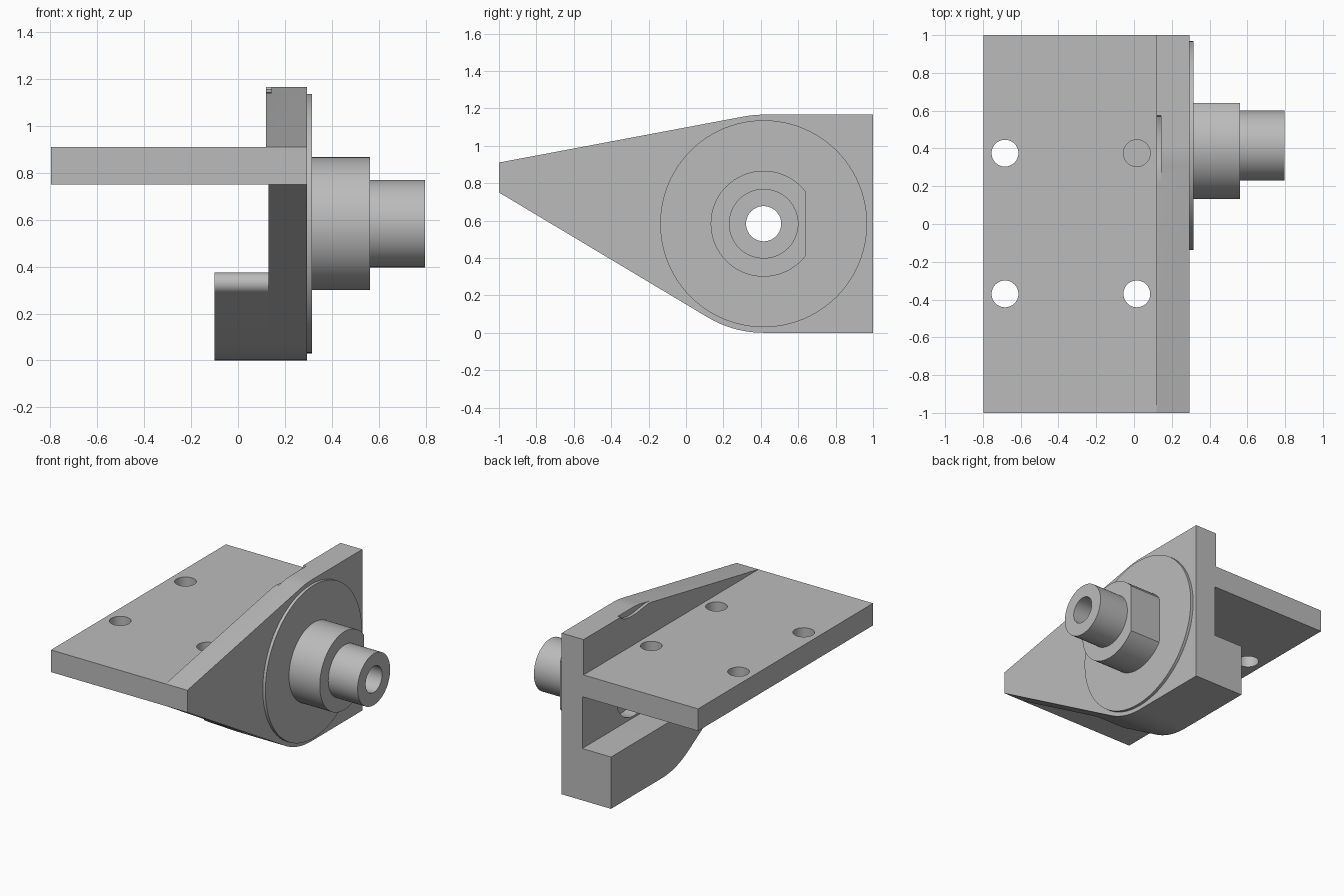
import bpy, bmesh, math

if "Cube" in bpy.data.objects:
    bpy.data.objects.remove(bpy.data.objects["Cube"])

grey = bpy.data.materials.new("plain_grey")
grey.diffuse_color = (0.5, 0.5, 0.5, 1)
grey.use_nodes = True
grey.node_tree.nodes["Principled BSDF"].inputs["Base Color"].default_value = grey.diffuse_color

CY, CZ, R = 0.415, 0.583, 0.583      # spindle axis and web corner radius


def prism(name, pts, x0, x1):
    """Extrude a (y, z) outline along x."""
    bm = bmesh.new()
    face = bm.faces.new([bm.verts.new((x0, y, z)) for y, z in pts])
    ext = bmesh.ops.extrude_face_region(bm, geom=[face])
    verts = [g for g in ext["geom"] if isinstance(g, bmesh.types.BMVert)]
    bmesh.ops.translate(bm, verts=verts, vec=(x1 - x0, 0, 0))
    bmesh.ops.recalc_face_normals(bm, faces=bm.faces)
    me = bpy.data.meshes.new(name)
    bm.to_mesh(me)
    bm.free()
    me.materials.append(grey)
    ob = bpy.data.objects.new(name, me)
    bpy.context.collection.objects.link(ob)
    return ob


def arc(cy, cz, r, a0, a1, n=16):
    return [(cy + r * math.cos(math.radians(a0 + (a1 - a0) * i / n)),
             cz + r * math.sin(math.radians(a0 + (a1 - a0) * i / n))) for i in range(n + 1)]


def circle(r):
    return arc(CY, CZ, r, 0, 360, 96)[:-1]


def cut(ob, cutter):
    mod = ob.modifiers.new("cut", 'BOOLEAN')
    mod.operation = 'DIFFERENCE'
    mod.solver = 'EXACT'
    mod.object = cutter
    bpy.context.view_layer.objects.active = ob
    bpy.ops.object.modifier_apply(modifier=mod.name)
    bpy.data.objects.remove(cutter)


# Mounting plate with four bolt holes
plate = prism("mounting_plate", [(-1, 0.75), (1, 0.75), (1, 0.91), (-1, 0.91)], -0.797, 0.13)
for x in (-0.683, 0.015):
    for y in (-0.37, 0.375):
        bpy.ops.mesh.primitive_cylinder_add(vertices=48, radius=0.071, depth=0.5,
                                            location=(x, y, 0.83))
        cut(plate, bpy.context.object)

# Tapered upright web, tangent to the large corner arcs
top_arc = arc(CY, CZ, R, 90, 100.7, 5)
low_arc = arc(CY, CZ, R, 239.1, 270)
web = prism("upright_web", [(1, 0), (1, 2 * R)] + top_arc + [(-1, 0.91), (-1, 0.75)] + low_arc,
            0.13, 0.295)
pad = prism("web_upper_layer", [(1, 0.91), (1, 2 * R)] + top_arc + [(-1, 0.91)], 0.12, 0.13)

# Shallow relief in the top inner edge of the web
notch = [(0.58, 1.18), (0.57, 1.155), (0.53, 1.135), (0.47, 1.125), (0.4, 1.125),
         (0.33, 1.135), (0.26, 1.143), (0.17, 1.135), (0.17, 1.18)]
for ob in (web, pad):
    cut(ob, prism("notch_cutter", notch, 0.1, 0.143))

# Lower block under the plate, with a rounded tip
tip = arc(-0.206, 0.329, 0.046, 90, 239.1)
prism("lower_block", [(1, 0), (1, 0.375)] + tip + low_arc, -0.1, 0.13)

# Round face, flatted boss and spindle
disc = prism("round_face", circle(0.553), 0.295, 0.316)
boss = prism("flatted_boss", [(min(y, 0.64), z) for y, z in circle(0.283)], 0.316, 0.562)
spindle = prism("spindle", circle(0.186), 0.562, 0.797)

# Through bore and rear counterbore
for ob in (web, disc, boss, spindle):
    cut(ob, prism("bore_cutter", circle(0.094), 0, 1))
cut(web, prism("counterbore_cutter", circle(0.195), 0.1, 0.22))

# Smooth the round surfaces, keep edges sharp
for ob in bpy.context.scene.objects:
    ob.select_set(True)
bpy.context.view_layer.objects.active = plate
bpy.ops.object.shade_smooth_by_angle(angle=math.radians(25))
